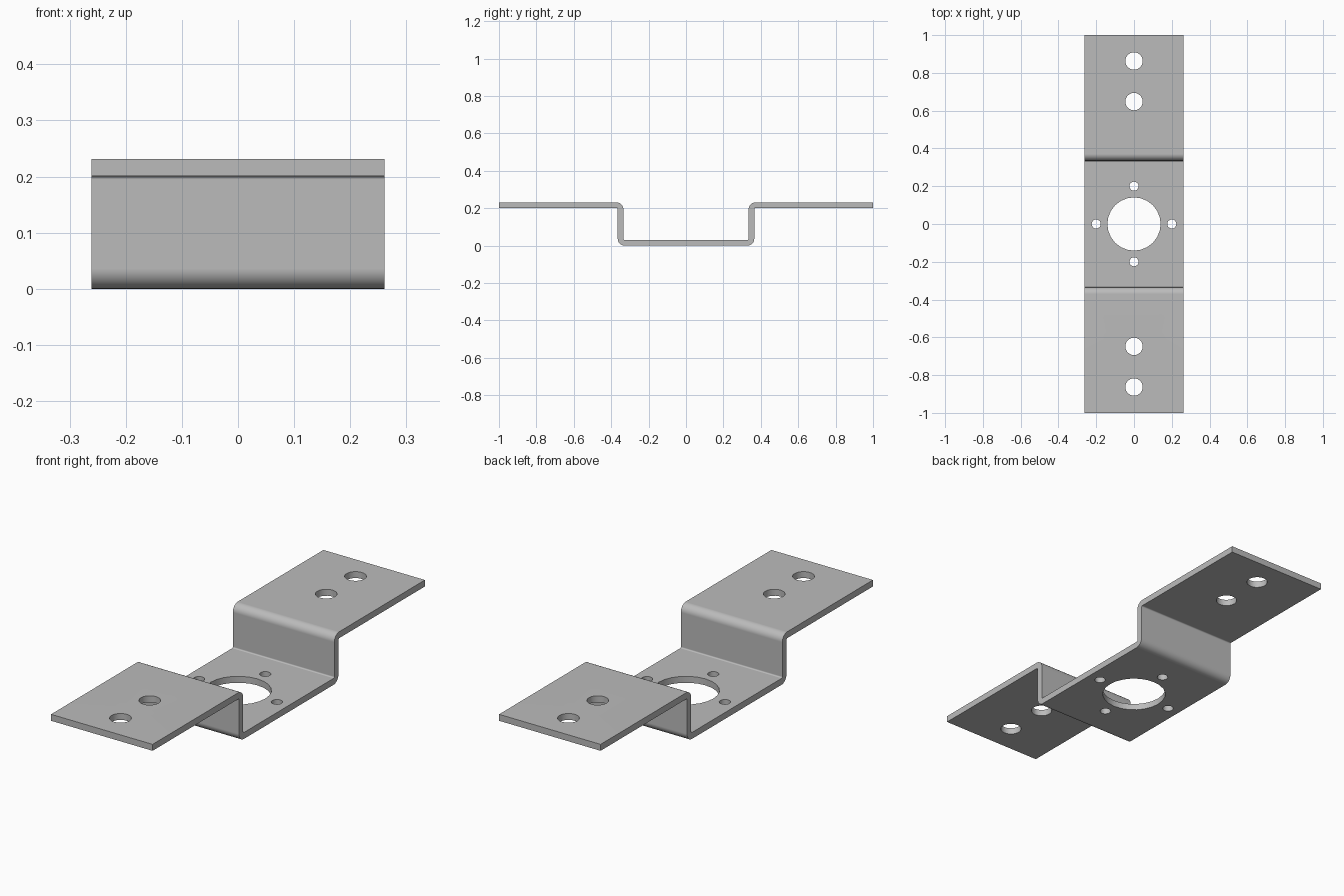
import bpy, bmesh, math

if "Cube" in bpy.data.objects:
    bpy.data.objects.remove(bpy.data.objects["Cube"], do_unlink=True)

HALF_W, HEIGHT, T = 0.261, 0.231, 0.03
WALL_Y = 0.335                 # inner face of the upright walls
R_IN = 0.006                   # inside bend radius
R_OUT = R_IN + T
SEGS = 8

steel = bpy.data.materials.new("brushed grey steel")
steel.use_nodes = True
GREY = (0.5, 0.5, 0.5, 1)
steel.diffuse_color = GREY
steel.node_tree.nodes["Principled BSDF"].inputs["Base Color"].default_value = GREY


def arc(cy, cz, r, start, end):
    steps = [math.radians(start + (end - start) * i / SEGS) for i in range(SEGS + 1)]
    return [(cy + r * math.cos(a), cz + r * math.sin(a)) for a in steps]


# Half of the bent sheet profile, in (y, z)
low = (WALL_Y - R_IN, R_OUT)
high = (WALL_Y + R_OUT, HEIGHT - R_OUT)
under = arc(*low, R_OUT, -90, 0) + arc(*high, R_IN, 180, 90) + [(1, HEIGHT - T)]
over = [(1, HEIGHT)] + arc(*high, R_OUT, 90, 180) + arc(*low, R_IN, 0, -90)


def mirrored(points):
    return [(-y, z) for y, z in reversed(points)]


profile = under + over + mirrored(over) + mirrored(under)

# Bracket: extrude the profile across the width
bm = bmesh.new()
face = bm.faces.new([bm.verts.new((-HALF_W, y, z)) for y, z in profile])
ext = bmesh.ops.extrude_face_region(bm, geom=[face])
verts = [v for v in ext["geom"] if isinstance(v, bmesh.types.BMVert)]
bmesh.ops.translate(bm, verts=verts, vec=(2 * HALF_W, 0, 0))
bmesh.ops.recalc_face_normals(bm, faces=bm.faces)
mesh = bpy.data.meshes.new("mounting_bracket")
bm.to_mesh(mesh)
bm.free()
bracket = bpy.data.objects.new("mounting_bracket", mesh)
bpy.context.collection.objects.link(bracket)
mesh.materials.append(steel)

# Holes: central bore, four screw holes around it, two in each flange
holes = [(0, 0, 0.141)]
for s in (-1, 1):
    holes += [(0.2 * s, 0, 0.024), (0, 0.2 * s, 0.024)]
    holes += [(0, 0.648 * s, 0.046), (0, 0.863 * s, 0.046)]

bm = bmesh.new()
for x, y, r in holes:
    made = bmesh.ops.create_cone(bm, cap_ends=True, segments=24, radius1=r, radius2=r, depth=1)
    bmesh.ops.translate(bm, verts=made["verts"], vec=(x, y, 0))
cut_mesh = bpy.data.meshes.new("hole_cutter")
bm.to_mesh(cut_mesh)
bm.free()
cut_mesh.materials.append(steel)
cutter = bpy.data.objects.new("hole_cutter", cut_mesh)
cutter.hide_render = True
bpy.context.collection.objects.link(cutter)

bpy.ops.object.select_all(action="DESELECT")
bpy.context.view_layer.objects.active = bracket
bracket.select_set(True)
drill = bracket.modifiers.new("drill holes", "BOOLEAN")
drill.operation = "DIFFERENCE"
drill.solver = "EXACT"
drill.object = cutter
bpy.ops.object.modifier_apply(modifier=drill.name)
bpy.data.objects.remove(cutter, do_unlink=True)

# Smooth bends and holes, with flat sheet faces kept flat
bpy.ops.object.shade_smooth_by_angle(angle=math.radians(30))
weighted = bracket.modifiers.new("flat sheet shading", "WEIGHTED_NORMAL")
weighted.keep_sharp = True
